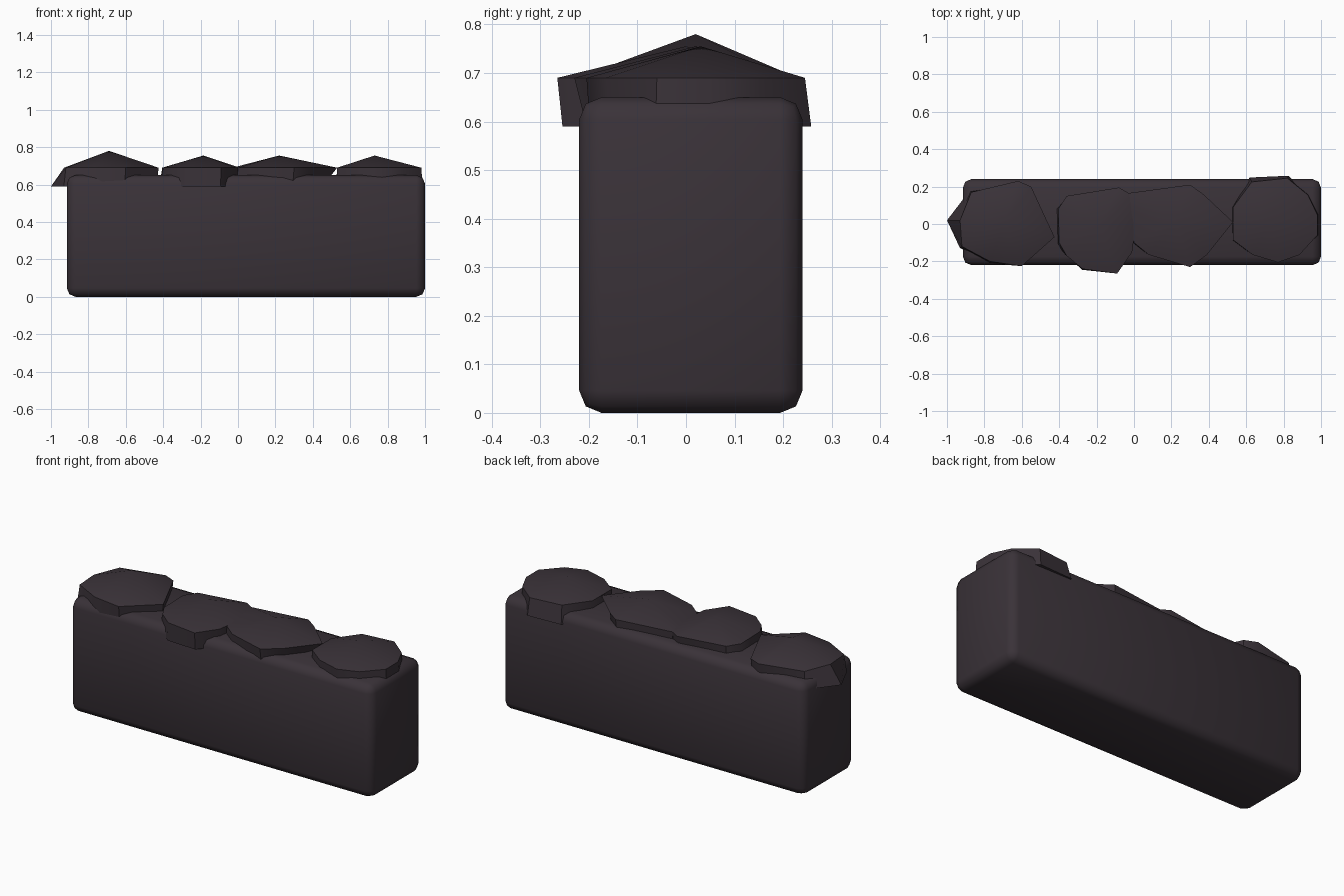
import bpy, bmesh, math

if "Cube" in bpy.data.objects:
    bpy.data.objects.remove(bpy.data.objects["Cube"])

mat = bpy.data.materials.new("dark stone")
mat.diffuse_color = (0.042, 0.032, 0.040, 1)
mat.use_nodes = True
mat.node_tree.nodes["Principled BSDF"].inputs["Base Color"].default_value = mat.diffuse_color


def finish(bm, name, angle):
    bmesh.ops.recalc_face_normals(bm, faces=bm.faces[:])
    me = bpy.data.meshes.new(name)
    bm.to_mesh(me)
    bm.free()
    ob = bpy.data.objects.new(name, me)
    bpy.context.collection.objects.link(ob)
    me.materials.append(mat)
    bpy.ops.object.select_all(action='DESELECT')
    ob.select_set(True)
    bpy.context.view_layer.objects.active = ob
    bpy.ops.object.shade_smooth_by_angle(angle=math.radians(angle))
    return ob


# Wall block with rounded edges
bm = bmesh.new()
bmesh.ops.create_cube(bm, size=1)
for v in bm.verts:
    v.co = (0.0425 + v.co.x * 1.915, 0.01 + v.co.y * 0.46, 0.325 + v.co.z * 0.65)
bmesh.ops.bevel(bm, geom=bm.edges[:], offset=0.046, segments=2, profile=0.5,
                affect='EDGES', clamp_overlap=True)
finish(bm, "wall_block", 60)


# Capstones: irregular low domes; each rim point has x, y and a base scale
def capstone(name, apex, rim):
    bm = bmesh.new()
    top = bm.verts.new(apex)
    ax, ay, _ = apex
    upper, lower = [], []
    for x, y, s in rim:
        upper.append(bm.verts.new((x, y, 0.69)))
        lower.append(bm.verts.new((ax + (x - ax) * s, ay + (y - ay) * s, 0.59)))
    n = len(rim)
    for i in range(n):
        j = (i + 1) % n
        bm.faces.new((top, upper[i], upper[j]))
        bm.faces.new((upper[i], lower[i], lower[j], upper[j]))
    bm.faces.new(lower)
    finish(bm, name, 40)


capstone("capstone_1", (-0.69, 0.02, 0.78), [
    (-0.93, 0.02, 1.29), (-0.87, 0.17, 1.05), (-0.62, 0.23, 0.95),
    (-0.55, 0.20, 0.95), (-0.425, -0.07, 0.97), (-0.60, -0.225, 0.92),
    (-0.77, -0.20, 1.05), (-0.92, -0.12, 1.05)])
capstone("capstone_2", (-0.185, 0.0, 0.755), [
    (-0.405, 0.08, 1.07), (-0.36, 0.15, 1.0), (-0.08, 0.195, 0.92),
    (-0.02, 0.16, 0.95), (0.01, 0.0, 1.0), (-0.01, -0.15, 1.0),
    (-0.09, -0.265, 0.96), (-0.275, -0.24, 1.02), (-0.36, -0.17, 1.0),
    (-0.40, -0.10, 1.08)])
capstone("capstone_3", (0.22, 0.02, 0.755), [
    (-0.03, 0.08, 1.05), (-0.03, 0.165, 1.0), (0.30, 0.21, 0.95),
    (0.37, 0.16, 0.95), (0.53, 0.01, 0.75), (0.39, -0.165, 0.95),
    (0.30, -0.23, 0.90), (0.08, -0.165, 1.0), (0.0, -0.10, 1.03)])
capstone("capstone_4", (0.73, 0.03, 0.755), [
    (0.53, 0.09, 1.03), (0.63, 0.225, 1.12), (0.82, 0.245, 1.06),
    (0.93, 0.155, 1.02), (0.98, 0.05, 1.03), (0.98, -0.06, 1.03),
    (0.885, -0.165, 0.97), (0.77, -0.205, 0.97), (0.635, -0.165, 1.0),
    (0.53, -0.085, 1.02)])
